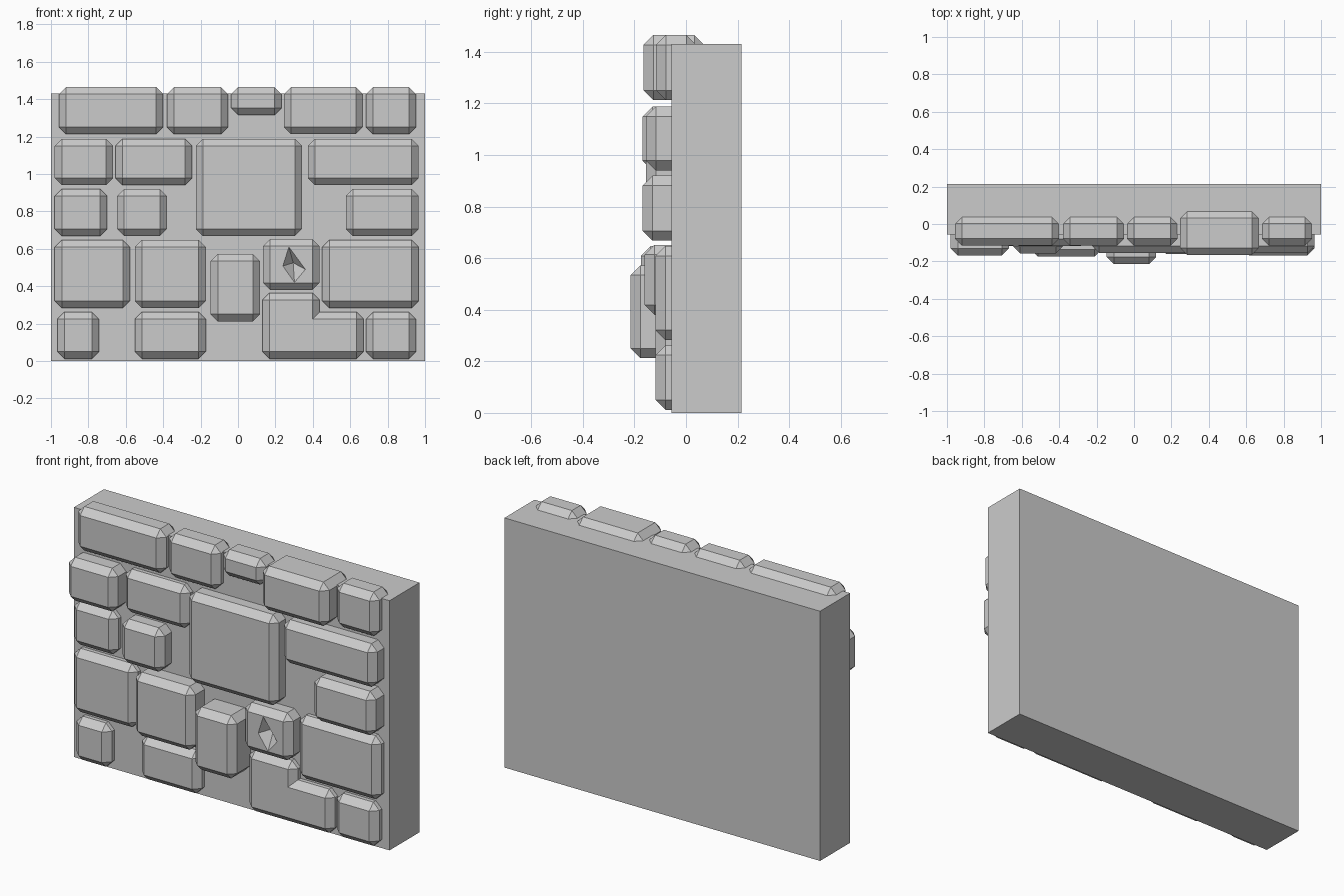
import bpy, bmesh

if "Cube" in bpy.data.objects:
    bpy.data.objects.remove(bpy.data.objects["Cube"])

BEVEL = 0.038


def prism(name, outline, front, back, bevel=BEVEL):
    """Extrude an x/z outline from front to back and chamfer its convex edges."""
    bm = bmesh.new()
    face = bm.faces.new([bm.verts.new((x, front, z)) for x, z in outline])
    ext = bmesh.ops.extrude_face_region(bm, geom=[face])
    moved = [v for v in ext["geom"] if isinstance(v, bmesh.types.BMVert)]
    bmesh.ops.translate(bm, verts=moved, vec=(0, back - front, 0))
    bmesh.ops.recalc_face_normals(bm, faces=bm.faces[:])
    if bevel:
        edges = [e for e in bm.edges if e.is_convex]
        bmesh.ops.bevel(bm, geom=edges, offset=bevel, segments=1,
                        profile=0.5, affect='EDGES', clamp_overlap=True)
    return finish(name, bm)


def finish(name, bm):
    mesh = bpy.data.meshes.new(name)
    bmesh.ops.recalc_face_normals(bm, faces=bm.faces[:])
    bm.to_mesh(mesh)
    bm.free()
    obj = bpy.data.objects.new(name, mesh)
    bpy.context.collection.objects.link(obj)
    return obj


def rect(x0, x1, z0, z1):
    return [(x0, z0), (x1, z0), (x1, z1), (x0, z1)]


# Wall slab
prism("wall_slab", rect(-1, 1, 0, 1.43), -0.057, 0.215, bevel=0)

# Stone courses: bottom z, top z, then (left x, right x, front y) per stone
courses = {
    "top": (1.213, 1.465, [(-0.957, -0.4, -0.116), (-0.38, -0.053, -0.116),
                           (0.684, 0.952, -0.116)]),
    "upper": (0.94, 1.188, [(-0.98, -0.668, -0.168), (-0.655, -0.246, -0.118),
                            (0.374, 0.966, -0.155)]),
    "middle": (0.668, 0.92, [(-0.98, -0.7, -0.118), (-0.647, -0.38, -0.158),
                             (0.577, 0.966, -0.168)]),
    "lower": (0.283, 0.647, [(-0.98, -0.578, -0.118), (-0.552, -0.172, -0.175),
                             (0.45, 0.966, -0.118)]),
    "bottom": (0.012, 0.262, [(-0.966, -0.743, -0.118), (-0.552, -0.172, -0.118),
                              (0.684, 0.952, -0.118)]),
}
for course, (z0, z1, stones) in courses.items():
    for i, (x0, x1, front) in enumerate(stones, 1):
        prism(f"{course}_stone_{i}", rect(x0, x1, z0, z1), front, 0.04)

# Odd-sized stones
prism("small_cap_stone", rect(-0.037, 0.233, 1.315, 1.465), -0.116, 0.04)
prism("thick_cap_stone", rect(0.246, 0.668, 1.213, 1.465), -0.165, 0.07)
prism("large_square_stone", rect(-0.225, 0.342, 0.668, 1.188), -0.155, 0.04)
prism("protruding_stone", rect(-0.146, 0.118, 0.212, 0.572), -0.215, 0.04)

# L-shaped stone
prism("l_shaped_stone", [(0.13, 0.012), (0.672, 0.012), (0.672, 0.262),
                         (0.436, 0.262), (0.436, 0.364), (0.13, 0.364)],
      -0.118, 0.04)

# Chipped stone with a faceted pit
chipped = prism("chipped_stone", rect(0.134, 0.436, 0.38, 0.652), -0.16, 0.04)
bm = bmesh.new()
ring = [bm.verts.new((x, -0.16, z)) for x, z in
        [(0.272, 0.61), (0.36, 0.49), (0.302, 0.42), (0.24, 0.508)]]
tips = [bm.verts.new((0.295, y, 0.525)) for y in (-0.095, -0.24)]
for a, b in zip(ring, ring[1:] + ring[:1]):
    for tip in tips:
        bm.faces.new((a, b, tip))
pit = finish("pit_cutter", bm)
pit.hide_render = True
pit.hide_viewport = True
cut = chipped.modifiers.new("pit", 'BOOLEAN')
cut.operation = 'DIFFERENCE'
cut.solver = 'EXACT'
cut.object = pit
